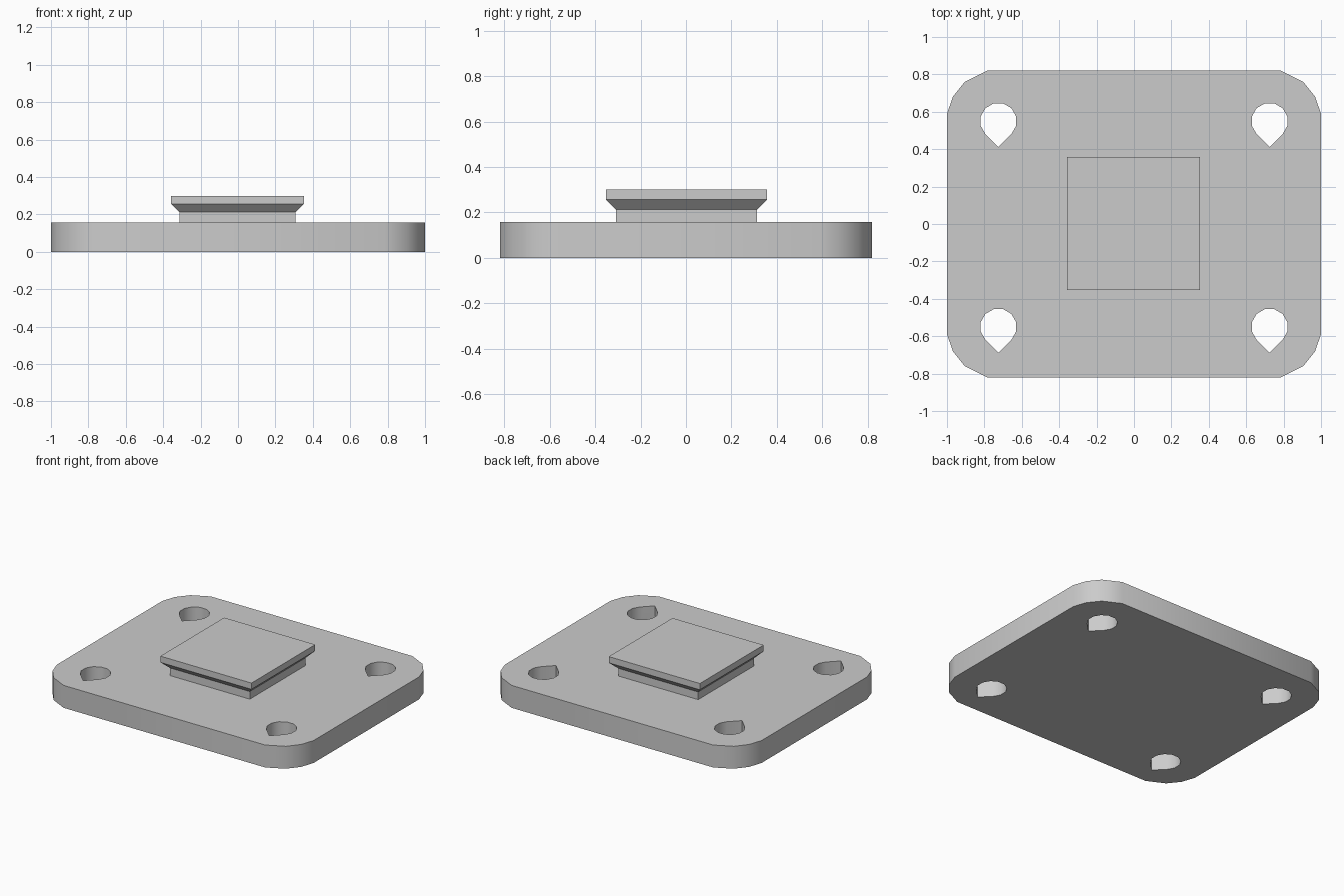
import bpy, bmesh
from math import radians, sin, cos, sqrt

if "Cube" in bpy.data.objects:
    bpy.data.objects.remove(bpy.data.objects["Cube"])


def prism(name, rings):
    """Closed solid lofted through stacked rings: [(outline, z), ...]."""
    bm = bmesh.new()
    loops = [[bm.verts.new((x, y, z)) for x, y in pts] for pts, z in rings]
    n = len(loops[0])
    for a, b in zip(loops, loops[1:]):
        for i in range(n):
            j = (i + 1) % n
            bm.faces.new((a[i], a[j], b[j], b[i]))
    bm.faces.new(loops[0][::-1])
    bm.faces.new(loops[-1])
    bmesh.ops.recalc_face_normals(bm, faces=bm.faces)
    mesh = bpy.data.meshes.new(name)
    bm.to_mesh(mesh)
    bm.free()
    obj = bpy.data.objects.new(name, mesh)
    bpy.context.collection.objects.link(obj)
    return obj


def combine(target, other, operation):
    """Apply a boolean and discard the helper object."""
    mod = target.modifiers.new(operation.lower(), 'BOOLEAN')
    mod.operation = operation
    mod.solver = 'EXACT'
    mod.object = other
    bpy.context.view_layer.objects.active = target
    bpy.ops.object.modifier_apply(modifier=mod.name)
    bpy.data.objects.remove(other)


def square(h, cx=-0.003, cy=0.002):
    return [(cx - h, cy - h), (cx + h, cy - h), (cx + h, cy + h), (cx - h, cy + h)]


# Base plate with faceted round corners
corner = [(1.0, 0.588), (0.969, 0.68), (0.905, 0.76), (0.785, 0.82)]
outline = (corner
           + [(-x, y) for x, y in reversed(corner)]
           + [(-x, -y) for x, y in corner]
           + [(x, -y) for x, y in reversed(corner)])
plate = prism("mounting_plate", [(outline, 0.0), (outline, 0.158)])

# Teardrop screw holes, all pointing toward the front
R = 0.098
teardrop = [(R * cos(radians(a)), R * sin(radians(a))) for a in range(-45, 226, 30)]
teardrop.append((0, -R * sqrt(2)))
for sx in (-1, 1):
    for sy in (-1, 1):
        pts = [(x + sx * 0.725, y + sy * 0.55) for x, y in teardrop]
        combine(plate, prism("hole_cutter", [(pts, -0.1), (pts, 0.3)]), 'DIFFERENCE')

# Square boss: neck, 45 degree flare and cap
boss = prism("boss", [(square(0.311), 0.1), (square(0.311), 0.212),
                      (square(0.355), 0.256), (square(0.355), 0.30)])
combine(plate, boss, 'UNION')

# Smooth rounded corners and holes, keep real edges sharp
bpy.ops.object.select_all(action='DESELECT')
plate.select_set(True)
bpy.context.view_layer.objects.active = plate
bpy.ops.object.shade_smooth_by_angle(angle=radians(35))
